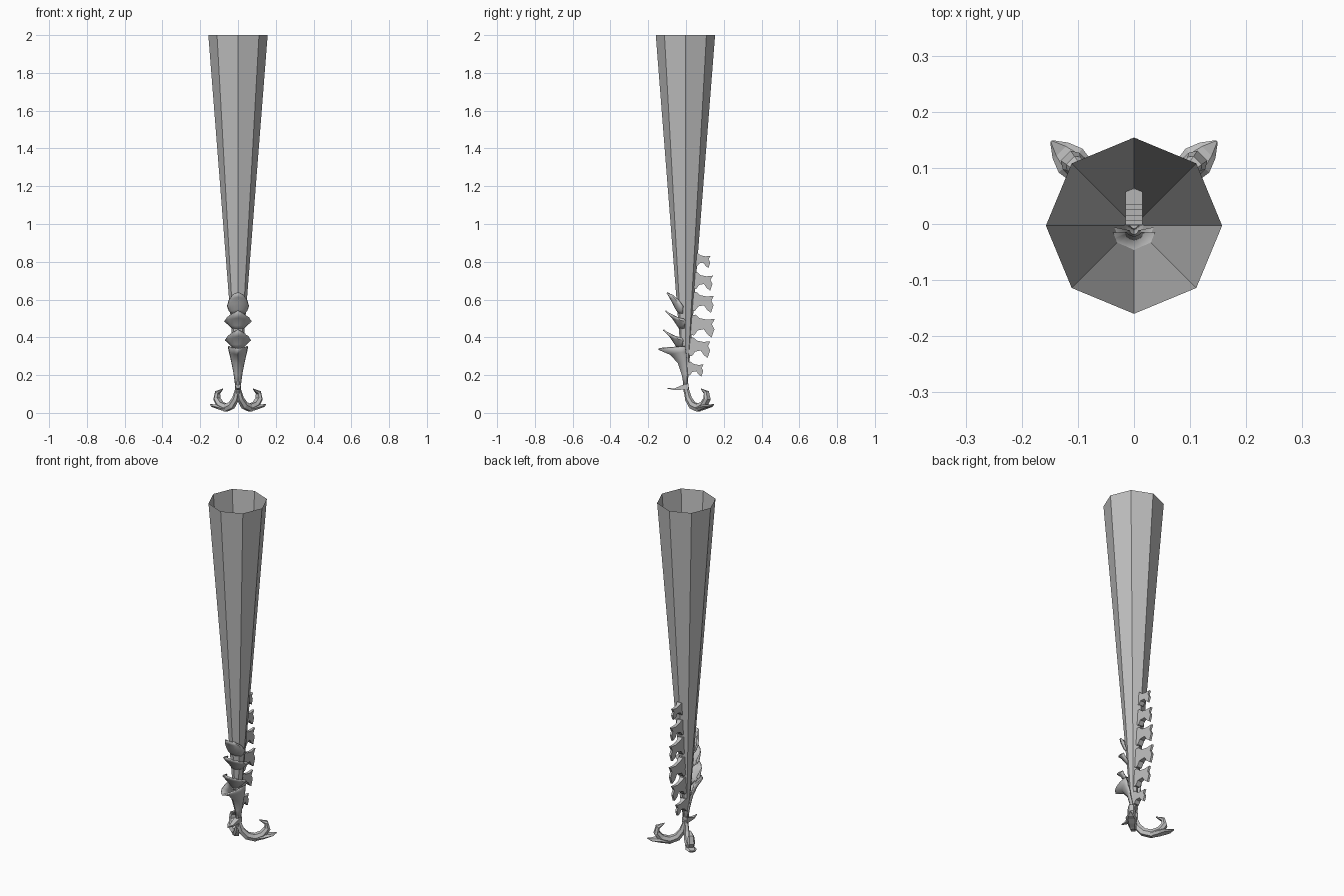
import bpy, bmesh, math

if "Cube" in bpy.data.objects:
    bpy.data.objects.remove(bpy.data.objects["Cube"])

steel = bpy.data.materials.new("grey_metal")
steel.diffuse_color = (0.52, 0.52, 0.52, 1)
steel.use_nodes = True
steel.node_tree.nodes["Principled BSDF"].inputs["Base Color"].default_value = steel.diffuse_color


def make(name, verts, faces, smooth=False, normals=True):
    mesh = bpy.data.meshes.new(name)
    mesh.from_pydata(verts, [], faces)
    if normals:
        bm = bmesh.new()
        bm.from_mesh(mesh)
        bmesh.ops.recalc_face_normals(bm, faces=bm.faces)
        bm.to_mesh(mesh)
        bm.free()
    mesh.materials.append(steel)
    ob = bpy.data.objects.new(name, mesh)
    bpy.context.collection.objects.link(ob)
    if smooth:
        bpy.ops.object.select_all(action='DESELECT')
        ob.select_set(True)
        bpy.context.view_layer.objects.active = ob
        bpy.ops.object.shade_smooth_by_angle(angle=math.radians(35))
    return ob


def loft(name, rings, smooth=False):
    """Closed solid through rings of equal point count."""
    n = len(rings[0])
    verts = [p for r in rings for p in r]
    faces = [(i * n + j, i * n + (j + 1) % n, (i + 1) * n + (j + 1) % n, (i + 1) * n + j)
             for i in range(len(rings) - 1) for j in range(n)]
    faces += [tuple(range(n)), tuple(range(len(verts) - n, len(verts)))]
    return make(name, verts, faces, smooth)


# Long open octagonal shaft
def octagon(r, z):
    return [(r * math.cos(k * math.pi / 4), -0.003 + r * math.sin(k * math.pi / 4), z) for k in range(8)]

shaft = octagon(0.008, 0.10) + octagon(0.157, 2.0)
make("shaft", shaft, [(j, (j + 1) % 8, 8 + (j + 1) % 8, 8 + j) for j in range(8)], normals=False)


# Flared front plates: sections are (keel y, keel z, half width, sweep back, wing rise)
def plate(name, sections, n=8):
    verts, faces = [], []
    for y, z, w, back, rise in sections:
        for j in range(n + 1):
            t = 2 * j / n - 1
            verts.append((w * math.sin(t * math.pi / 2), y + back * abs(t) ** 1.5, z + rise * abs(t)))
    for i in range(len(sections) - 1):
        for j in range(n):
            a = i * (n + 1) + j
            faces.append((a, a + 1, a + n + 2, a + n + 1))
    ob = make(name, verts, faces, True)
    mod = ob.modifiers.new("thickness", 'SOLIDIFY')
    mod.thickness = 0.008
    mod.offset = 0

plate("upper_plate", [(-0.025, 0.51, 0.015, 0.01, 0), (-0.052, 0.55, 0.045, 0.035, -0.01),
                      (-0.07, 0.585, 0.055, 0.055, -0.02), (-0.086, 0.615, 0.046, 0.05, -0.02),
                      (-0.10, 0.637, 0.022, 0.025, -0.01)])
for name, dy, dz, w in (("middle_plate", 0, 0, 0.07), ("lower_plate", -0.012, -0.1, 0.066)):
    plate(name, [(-0.022 + dy, 0.43 + dz, 0.01, 0.01, 0), (-0.045 + dy, 0.465 + dz, w * 0.65, 0.04, 0),
                 (-0.072 + dy, 0.505 + dz, w, 0.07, -0.02), (-0.108 + dy, 0.54 + dz, w * 0.85, 0.1, -0.045)])
plate("long_plate", [(-0.004, 0.12, 0.008, 0.01, 0), (-0.018, 0.2, 0.02, 0.025, 0.01),
                     (-0.04, 0.265, 0.034, 0.045, 0.015), (-0.08, 0.31, 0.045, 0.08, 0.015),
                     (-0.145, 0.338, 0.05, 0.14, 0.015)])

# Forked spines down the back; outline is (outward, up), thinner at the outer tips
OUTLINE = [(-0.025, 0.045), (0.015, 0.05), (0.035, 0.033), (0.07, 0.026), (0.108, 0.03), (0.094, 0.004),
           (0.106, -0.02), (0.092, -0.06), (0.072, -0.045), (0.055, -0.02), (0.025, -0.026),
           (0.008, -0.05), (-0.025, -0.045)]
SPINES = [(0.81, 0.052, 0.72), (0.70, 0.047, 0.88), (0.59, 0.040, 1.0),
          (0.465, 0.034, 1.1), (0.35, 0.024, 0.98), (0.235, 0.015, 0.72)]
for k, (z, y, s) in enumerate(SPINES):
    sides = [[(sx * (0.015 if u < 0.03 else 0.009 if u < 0.08 else 0.006), y + u * s, z + v * s)
              for u, v in OUTLINE] for sx in (-1, 1)]
    loft("back_spine_%d" % (k + 1), sides)

# Small thorn at the front of the stem
thorn = [(0.012, 0.14, 0.016, 0.016), (-0.02, 0.135, 0.015, 0.012),
         (-0.06, 0.125, 0.01, 0.005), (-0.10, 0.13, 0.002, 0.001)]
loft("front_thorn", [[(-w, y, z - h), (w, y, z - h), (w, y, z + h), (-w, y, z + h)] for y, z, w, h in thorn])

# Curled hooks, splayed diagonally backwards; path is (outward, up, half thickness, half width)
CURL = [(0.0, 0.17, 0.008, 0.008), (0.004, 0.12, 0.013, 0.012), (0.018, 0.075, 0.017, 0.015),
        (0.048, 0.04, 0.019, 0.018), (0.09, 0.027, 0.02, 0.02), (0.132, 0.042, 0.018, 0.022),
        (0.158, 0.075, 0.015, 0.021), (0.152, 0.108, 0.011, 0.017), (0.115, 0.126, 0.002, 0.004)]
BARB = [(0.085, 0.022, 0.014, 0.018), (0.13, 0.03, 0.012, 0.026), (0.16, 0.036, 0.009, 0.03),
        (0.185, 0.037, 0.006, 0.02), (0.208, 0.046, 0.002, 0.003)]


def sweep(name, path, side):
    rings = []
    d = math.sqrt(0.5)
    for i, (r, z, t, w) in enumerate(path):
        a, b = path[max(i - 1, 0)], path[min(i + 1, len(path) - 1)]
        dr, dz = b[0] - a[0], b[1] - a[1]
        ln = math.hypot(dr, dz)
        nr, nz = -dz / ln, dr / ln
        ring = []
        for p, q in ((-1, 0.6), (-1, -0.6), (0, -1), (1, -0.6), (1, 0.6), (0, 1)):
            rr, zz, s = r + nr * t * p, z + nz * t * p, w * q
            ring.append((side * (rr + s) * d, (rr - s) * d, zz))
        rings.append(ring)
    loft(name, rings)

for side, label in ((-1, "left"), (1, "right")):
    sweep(label + "_hook_curl", CURL, side)
    sweep(label + "_hook_barb", BARB, side)
